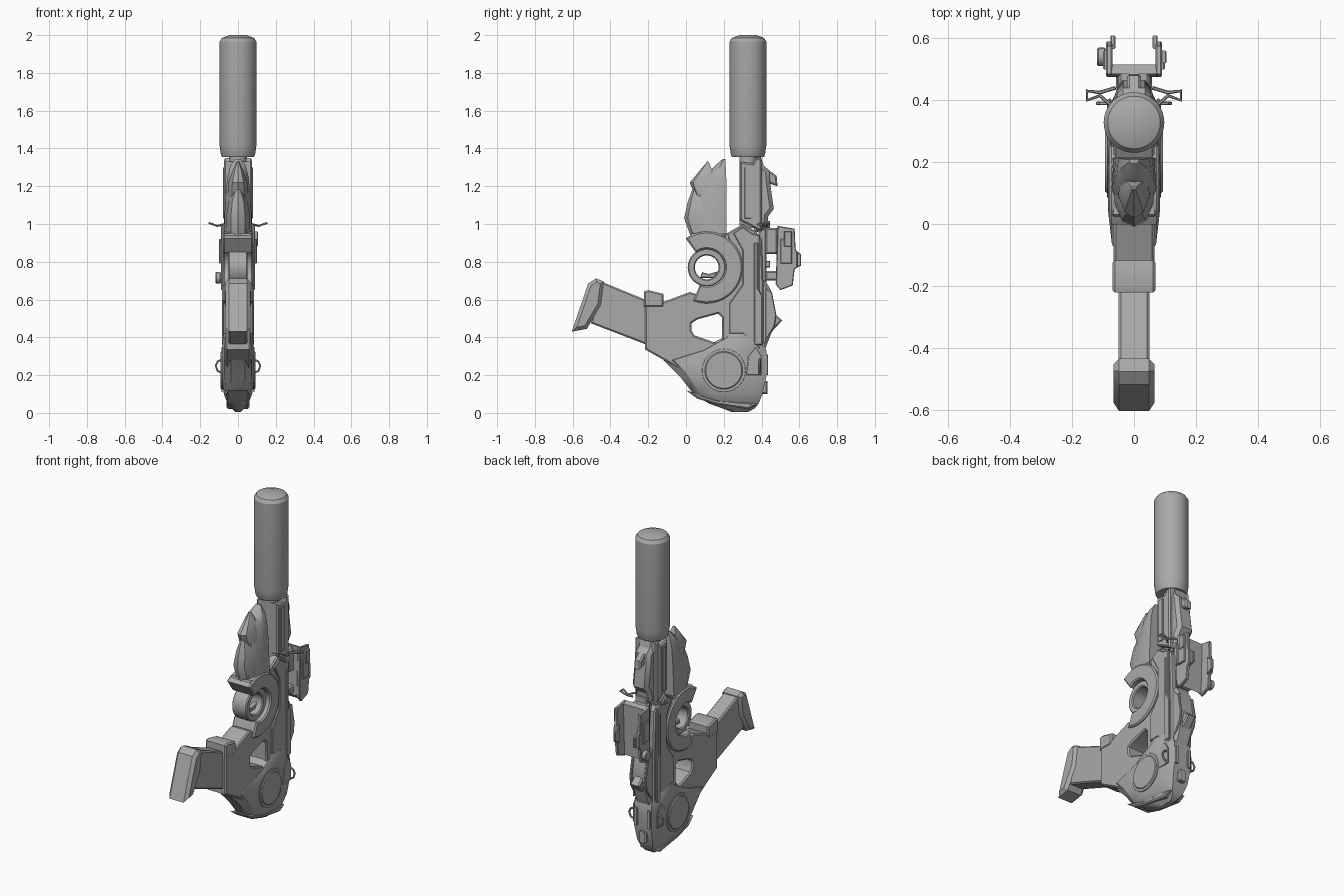
import bpy, bmesh, math
from mathutils import Matrix

cube = bpy.data.objects.get("Cube")
if cube:
    bpy.data.objects.remove(cube)

grey = bpy.data.materials.new("plain grey")
grey.use_nodes = True
grey.diffuse_color = (0.4, 0.4, 0.4, 1)
grey.node_tree.nodes["Principled BSDF"].inputs["Base Color"].default_value = (0.4, 0.4, 0.4, 1)

# local x, y, z -> world y, z, x, so side profiles extrude across the width
SIDE = Matrix(((0, 0, 1, 0), (1, 0, 0, 0), (0, 1, 0, 0), (0, 0, 0, 1)))


def finish(name, mesh):
    obj = bpy.data.objects.new(name, mesh)
    bpy.context.collection.objects.link(obj)
    mesh.materials.clear()
    mesh.materials.append(grey)
    bpy.ops.object.select_all(action='DESELECT')
    obj.select_set(True)
    bpy.context.view_layer.objects.active = obj
    bpy.ops.object.shade_smooth_by_angle(angle=math.radians(32))
    return obj


def from_curve(name, curve):
    temp = bpy.data.objects.new(name, curve)
    mesh = bpy.data.meshes.new_from_object(temp)
    bpy.data.objects.remove(temp)
    return mesh


def plate(name, outlines, half, x=0, bevel=0.008):
    """Side profile (y, z), with optional holes, extruded across x."""
    curve = bpy.data.curves.new(name, 'CURVE')
    curve.dimensions = '2D'
    curve.fill_mode = 'BOTH'
    curve.extrude, curve.bevel_depth, curve.offset = half - bevel, bevel, -bevel
    curve.bevel_resolution = 0
    for pts in outlines:
        s = curve.splines.new('POLY')
        s.points.add(len(pts) - 1)
        for p, (y, z) in zip(s.points, pts):
            p.co = (y, z, 0, 1)
        s.use_cyclic_u = True
    mesh = from_curve(name, curve)
    mesh.transform(Matrix.Translation((x, 0, 0)) @ SIDE)
    return finish(name, mesh)


def pair(name, outline, half, x, bevel=0.004):
    for side, sign in (("left", 1), ("right", -1)):
        plate(side + "_" + name, [outline], half, sign * x, bevel)


def wire(name, pts, radius):
    for side, sign in (("left", 1), ("right", -1)):
        curve = bpy.data.curves.new(name, 'CURVE')
        curve.dimensions = '3D'
        curve.bevel_depth, curve.bevel_resolution = radius, 1
        curve.use_fill_caps = True
        s = curve.splines.new('POLY')
        s.points.add(len(pts) - 1)
        for p, (x, y, z) in zip(s.points, pts):
            p.co = (sign * x, y, z, 1)
        finish(side + "_" + name, from_curve(name, curve))


def loft(name, sections, shape):
    """Stack a plan shape (u across, v front to back) through (z, y0, y1, half)."""
    bm = bmesh.new()
    rings = [[bm.verts.new((u * h, y0 + v * (y1 - y0), z)) for u, v in shape]
             for z, y0, y1, h in sections]
    n = len(shape)
    for a, b in zip(rings, rings[1:]):
        for i in range(n):
            j = (i + 1) % n
            bm.faces.new((a[i], a[j], b[j], b[i]))
    bm.faces.new(rings[0][::-1])
    bm.faces.new(rings[-1])
    bmesh.ops.recalc_face_normals(bm, faces=bm.faces)
    mesh = bpy.data.meshes.new(name)
    bm.to_mesh(mesh)
    bm.free()
    return finish(name, mesh)


def arc(y, z, r, start=0, end=360, n=40):
    steps = n if end - start == 360 else n + 1
    angles = [math.radians(start + (end - start) * i / n) for i in range(steps)]
    return [(y + r * math.cos(a), z + r * math.sin(a)) for a in angles]


def rect(y0, y1, z0, z1):
    return [(y0, z0), (y1, z0), (y1, z1), (y0, z1)]


ROUND = [((y), 0.5 + z / 2) for y, z in arc(0, 0, 1)]
RIDGE = [(0, 0), (.6, .12), (1, .5), (.9, 1), (-.9, 1), (-1, .5), (-.6, .12)]
SHELL = [(-.45, 0), (.45, 0), (.85, .1), (1, .3), (1, .85), (.7, 1),
         (-.7, 1), (-1, .85), (-1, .3), (-.85, .1)]

# suppressor and barrel
C = .328
loft("suppressor", [(z, C - r, C + r, r) for z, r in
     ((1.355, .085), (1.365, .09), (1.42, .098), (1.965, .098), (1.985, .085), (2, .045))], ROUND)
loft("barrel", [(z, C - .045, C + .045, .045) for z in (.98, 1.37)], ROUND)

# barrel shroud and rear cover
plate("barrel_shroud", [[(.285, 1.02), (.40, .96), (.40, 1.35), (.37, 1.35), (.355, 1.32), (.285, 1.33)]], .073)
pair("shroud_rib", rect(.31, .345, 1.03, 1.3), .005, .075, .002)
plate("upper_cover", [[(.36, .95), (.36, 1.31), (.385, 1.4), (.41, 1.31), (.44, 1.285), (.445, 1.22),
                       (.465, 1.08), (.435, 1.04), (.43, .98)]], .055, bevel=.02)
plate("cover_fin", [[(.42, 1.3), (.48, 1.255), (.485, 1.2), (.44, 1.215)]], .022)

# main frame with grip opening
opening = [(.03, .475), (.06, .495), (.17, .525), (.19, .505), (.19, .39), (.16, .37), (.045, .41), (.03, .435)]
plate("main_frame", [[(-.217, .336), (-.1, .27), (.1, .15), (.41, .25), (.41, .68), (.40, .92), (.365, .966),
                      (.30, 1.0), (.215, .95), (.24, .86), (.24, .7), (.2, .62), (.15, .6), (.02, .64),
                      (-.127, .585), (-.127, .627), (-.2, .648), (-.217, .64)], opening], .066)
plate("magazine_well_lip", [[(-.222, .56), (-.118, .56), (-.118, .63), (-.2, .65), (-.222, .643)]], .07)
pair("receiver_panel", [(.23, .42), (.3, .42), (.39, .34), (.39, .94), (.35, .95), (.3, .985),
                        (.25, .95), (.3, .86), (.3, .68), (.23, .58)], .008, .07)
pair("receiver_strip", [(.36, .36), (.405, .36), (.405, .62), (.38, .66), (.38, .9), (.36, .9)], .006, .078)

# round guard with trigger
plate("guard_ring", [arc(.11, .77, .19, -112, 126) + arc(.11, .77, .097, -112, 126)[::-1]], .08)
plate("inner_ring", [arc(.11, .77, .101), arc(.11, .77, .063)], .05, bevel=.006)
plate("trigger", [[(.075, .715), (.15, .715), (.17, .75), (.12, .735), (.085, .745)]], .015, bevel=.004)

# foregrip with overlapping scales
loft("foregrip", [(.92, .02, .215, .075), (1.03, .02, .215, .072), (1.15, .055, .215, .066),
                  (1.25, .1, .213, .056), (1.31, .155, .21, .04), (1.345, .195, .208, .015)], RIDGE)
loft("lower_scale", [(.92, .03, .15, .06), (1.03, -.01, .15, .064), (1.12, .01, .15, .05),
                     (1.2, .04, .1, .012)], RIDGE)
loft("upper_scale", [(1.12, .06, .17, .055), (1.22, .02, .16, .05), (1.28, .07, .14, .03),
                     (1.33, .112, .12, .008)], RIDGE)
plate("foregrip_foot", [[(.01, .91), (.05, .86), (.21, .9), (.215, .95), (.03, .95)]], .074)

# magazine
plate("magazine", [[(-.46, .7), (-.18, .585), (-.18, .35), (-.503, .474)]], .05)
plate("magazine_base", [[(-.518, .685), (-.476, .712), (-.434, .695), (-.45, .57), (-.525, .445),
                         (-.605, .43)]], .066, bevel=.018)

# rounded stock
loft("stock", [(.005, .24, .33, .015), (.025, .19, .365, .035), (.05, .12, .385, .055), (.1, .04, .405, .075),
               (.19, -.03, .425, .084), (.28, -.12, .425, .084), (.33, .06, .425, .084),
               (.4, .2, .4, .08), (.44, .23, .36, .07)], SHELL)
plate("heel_pad", [[(.0, .12), (.06, .075), (.16, .045), (.33, .02), (.38, .045), (.33, .055), (.16, .07)]], .06)
plate("pivot_disc", [arc(.2, .225, .1)], .093, bevel=.005)
pair("pivot_rim", arc(.2, .225, .115), .003, .084, .001)
pair("stock_panel", [(.32, .2), (.4, .2), (.4, .3), (.37, .35), (.33, .3)], .004, .084, .002)
pair("stock_back_plate", rect(.41, .435, .2, .31), .012, .045)
plate("stock_back_strip", [rect(.4, .432, .1, .17)], .025)

# rear spine, with folded pointer
plate("rear_spine", [[(.39, .33), (.42, .34), (.455, .43), (.47, .51), (.45, .65), (.42, .7), (.39, .7)]], .055, bevel=.015)
plate("rear_pointer", [[(.44, .55), (.475, .52), (.51, .49), (.455, .43)]], .03)
pair("spine_rib", [(.42, .38), (.47, .46), (.478, .52), (.455, .64), (.42, .66)], .008, .05)

# rail and sight mount
plate("rail", [rect(.385, .425, .68, 1.05)], .035, bevel=.006)
for i in range(5):
    plate("rail_tooth", [rect(.42, .445, .7 + i * .07, .735 + i * .07)], .04, bevel=.004)
for z0, z1 in ((.7, .75), (.84, .98)):
    plate("sight_mount", [rect(.42, .485, z0, z1)], .05)

# open sight
plate("sight_base", [[(.475, .69), (.505, .66), (.515, .98), (.485, .99)]], .08)
pair("sight_wall", [(.485, .99), (.575, .975), (.58, .87), (.59, .85), (.59, .77), (.575, .76),
                    (.565, .675), (.5, .65), (.475, .68)], .01, .08)
pair("sight_lip", [(.565, .87), (.61, .84), (.61, .78), (.565, .76)], .008, .068)
pair("sight_bracket", rect(.5, .56, .79, .92), .008, .092)
plate("sight_knob", [arc(.54, .715, .03, n=20)], .014, -.105, .004)
plate("sight_button", [rect(.52, .56, .88, .96)], .01, .095, .003)

# side ears and sling loops
wire("ear", [(.06, .44, 1.0), (.11, .425, .99), (.152, .43, 1.005), (.152, .4, 1.005),
             (.11, .415, .99), (.07, .38, 1.0)], .006)
wire("sling_loop", [(.08, .39, .285), (.108, .39, .272), (.118, .39, .25), (.108, .39, .222), (.08, .39, .21)], .006)
